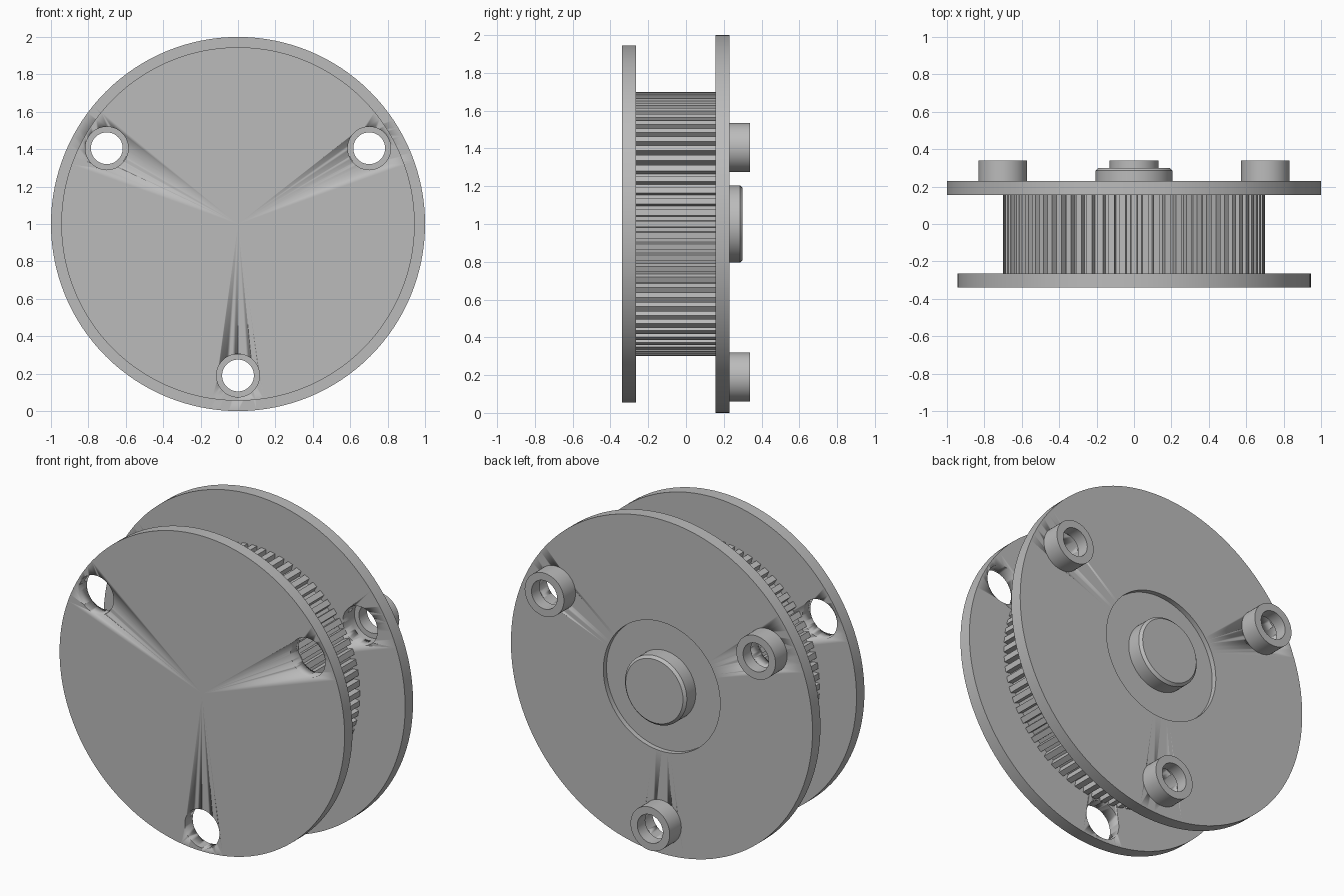
import bpy
import bmesh
from math import sin, cos, pi, radians
from mathutils import Vector

cube = bpy.data.objects.get("Cube")
if cube:
    bpy.data.objects.remove(cube, do_unlink=True)

grey = bpy.data.materials.new("plain grey")
grey.use_nodes = True
colour = (0.5, 0.5, 0.5, 1)
grey.diffuse_color = colour
grey.node_tree.nodes["Principled BSDF"].inputs["Base Color"].default_value = colour

AXIS_Z = 1.0
BOLTS = [(0.81 * cos(radians(a)), AXIS_Z + 0.81 * sin(radians(a))) for a in (30, 150, 270)]


def finish(name, bm, smooth=True):
    bmesh.ops.recalc_face_normals(bm, faces=bm.faces)
    mesh = bpy.data.meshes.new(name)
    bm.to_mesh(mesh)
    bm.free()
    mesh.materials.append(grey)
    obj = bpy.data.objects.new(name, mesh)
    bpy.context.collection.objects.link(obj)
    if smooth:
        bpy.ops.object.select_all(action="DESELECT")
        obj.select_set(True)
        bpy.context.view_layer.objects.active = obj
        bpy.ops.object.shade_smooth_by_angle(angle=radians(30))
    return obj


def lathe(name, profile, x=0, z=AXIS_Z, segments=128, closed=False):
    """Turn a (radius, y) profile about an axis parallel to y."""
    bm = bmesh.new()
    verts = [bm.verts.new((x + r, y, z)) for r, y in profile]
    pairs = list(zip(verts, verts[1:]))
    if closed:
        pairs.append((verts[-1], verts[0]))
    edges = [bm.edges.new(p) for p in pairs]
    bmesh.ops.spin(bm, geom=verts + edges, cent=(x, 0, z), axis=(0, 1, 0),
                   angle=2 * pi, steps=segments, use_merge=True)
    bmesh.ops.remove_doubles(bm, verts=bm.verts, dist=0.0001)
    return finish(name, bm)


def drill(plate, y0, y1):
    """Cut the three bolt holes through a plate."""
    for i, (x, z) in enumerate(BOLTS):
        cutter = lathe(f"hole_cutter_{i}", [(0, y0), (0.115, y0), (0.115, y1), (0, y1)],
                       x, z, 48)
        cutter.hide_render = True
        cutter.hide_viewport = True
        mod = plate.modifiers.new(f"bolt hole {i}", "BOOLEAN")
        mod.operation = "DIFFERENCE"
        mod.solver = "EXACT"
        mod.object = cutter


# Front flange
front_flange = lathe("front_flange", [(0, -0.34), (0.945, -0.34), (0.945, -0.265), (0, -0.265)])
drill(front_flange, -0.4, -0.2)

# Back flange with a shallow round recess
back_flange = lathe("back_flange", [(0, 0.155), (1, 0.155), (1, 0.23), (0.387, 0.23),
                                    (0.387, 0.2), (0, 0.2)])
drill(back_flange, 0.1, 0.3)

# Chamfered centre hub
lathe("centre_hub", [(0, 0.19), (0.205, 0.19), (0.205, 0.285), (0.19, 0.3), (0, 0.3)], segments=96)

# Bosses with a stepped bore
for i, (x, z) in enumerate(BOLTS):
    lathe(f"boss_{i + 1}", [(0.13, 0.23), (0.13, 0.34), (0.085, 0.34), (0.085, 0.265),
                            (0.115, 0.265), (0.115, 0.23)], x, z, 48, closed=True)

# Toothed drum between the flanges
TEETH = 72
outline = []
for t in range(TEETH):
    for step, r in ((-0.27, 0.7), (0.27, 0.7), (0.33, 0.665), (0.67, 0.665)):
        a = 2 * pi * (t + step) / TEETH
        outline.append((r * cos(a), -0.265, AXIS_Z + r * sin(a)))
bm = bmesh.new()
face = bm.faces.new([bm.verts.new(p) for p in outline])
grown = bmesh.ops.extrude_face_region(bm, geom=[face], use_keep_orig=True)
bmesh.ops.translate(bm, vec=Vector((0, 0.42, 0)),
                    verts=[g for g in grown["geom"] if isinstance(g, bmesh.types.BMVert)])
finish("toothed_drum", bm, smooth=False)
